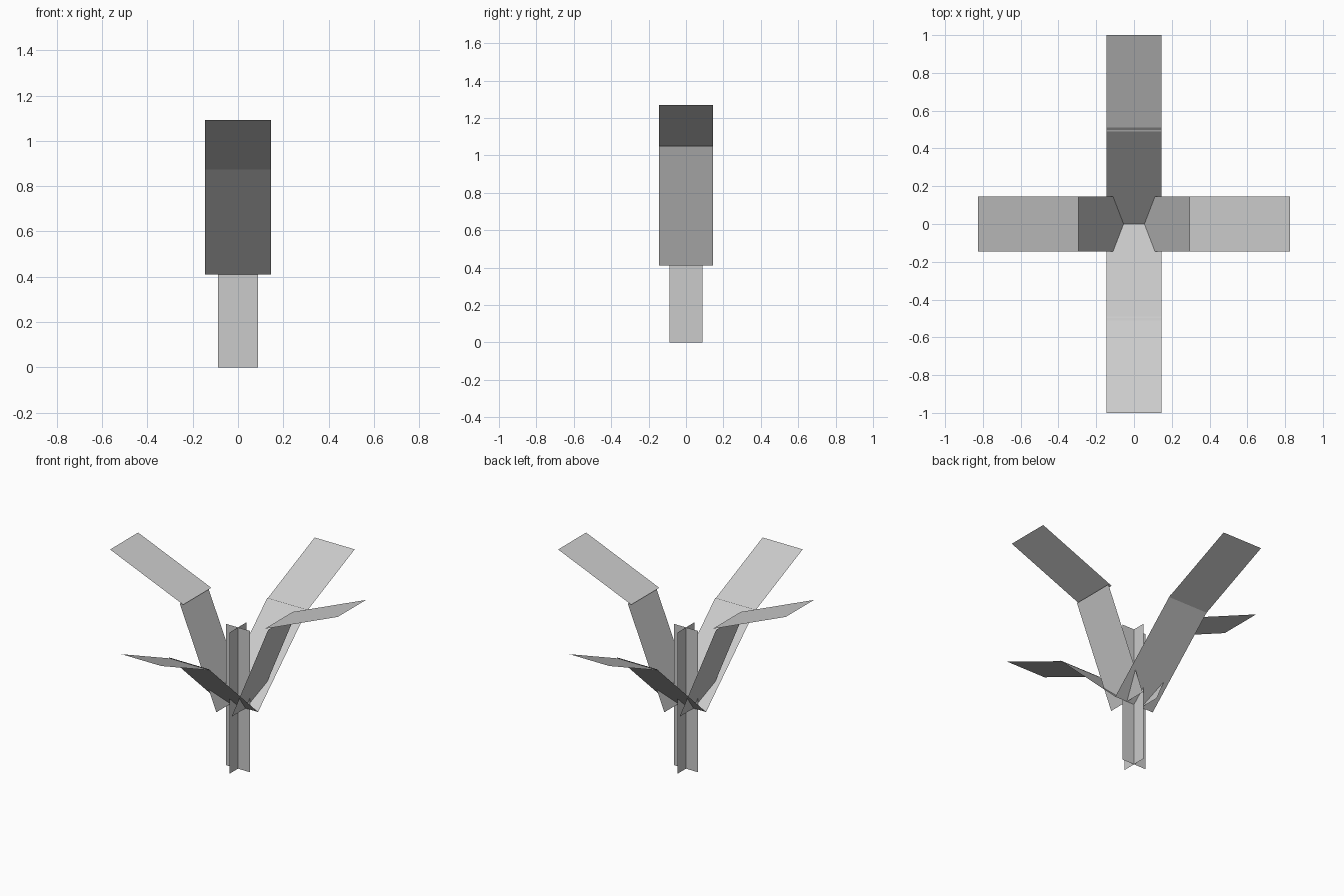
import bpy, bmesh
from math import pi
from mathutils import Matrix, Vector

if "Cube" in bpy.data.objects:
    bpy.data.objects.remove(bpy.data.objects["Cube"])


def blade(name, start, end, half_width, turn):
    """Flat strip running from start to end (distance out, height), turned about z."""
    bm = bmesh.new()
    rot = Matrix.Rotation(turn, 4, 'Z')
    (r0, z0), (r1, z1) = start, end
    corners = [(r0, -half_width, z0), (r1, -half_width, z1),
               (r1, half_width, z1), (r0, half_width, z0)]
    bm.faces.new([bm.verts.new(rot @ Vector(c)) for c in corners])
    mesh = bpy.data.meshes.new(name)
    bm.to_mesh(mesh)
    bm.free()
    obj = bpy.data.objects.new(name, mesh)
    bpy.context.collection.objects.link(obj)
    return obj


# Stem: two crossed upright planes
for i in range(2):
    blade(f"stem_plane_{i + 1}", (0, 0), (0, 0.925), 0.088, i * pi / 2)

# Leaves: steep pair along x, wide pair along y, each with a lower and an upper blade
steep = [((0.055, 0.41), (0.32, 1.05)), ((0.295, 1.05), (0.825, 1.27))]
wide = [((0.0, 0.41), (0.51, 0.885)), ((0.49, 0.87), (1.0, 1.093))]
for i in range(4):
    lower, upper = steep if i % 2 == 0 else wide
    blade(f"leaf_lower_{i + 1}", *lower, 0.145, i * pi / 2)
    blade(f"leaf_upper_{i + 1}", *upper, 0.145, i * pi / 2)
